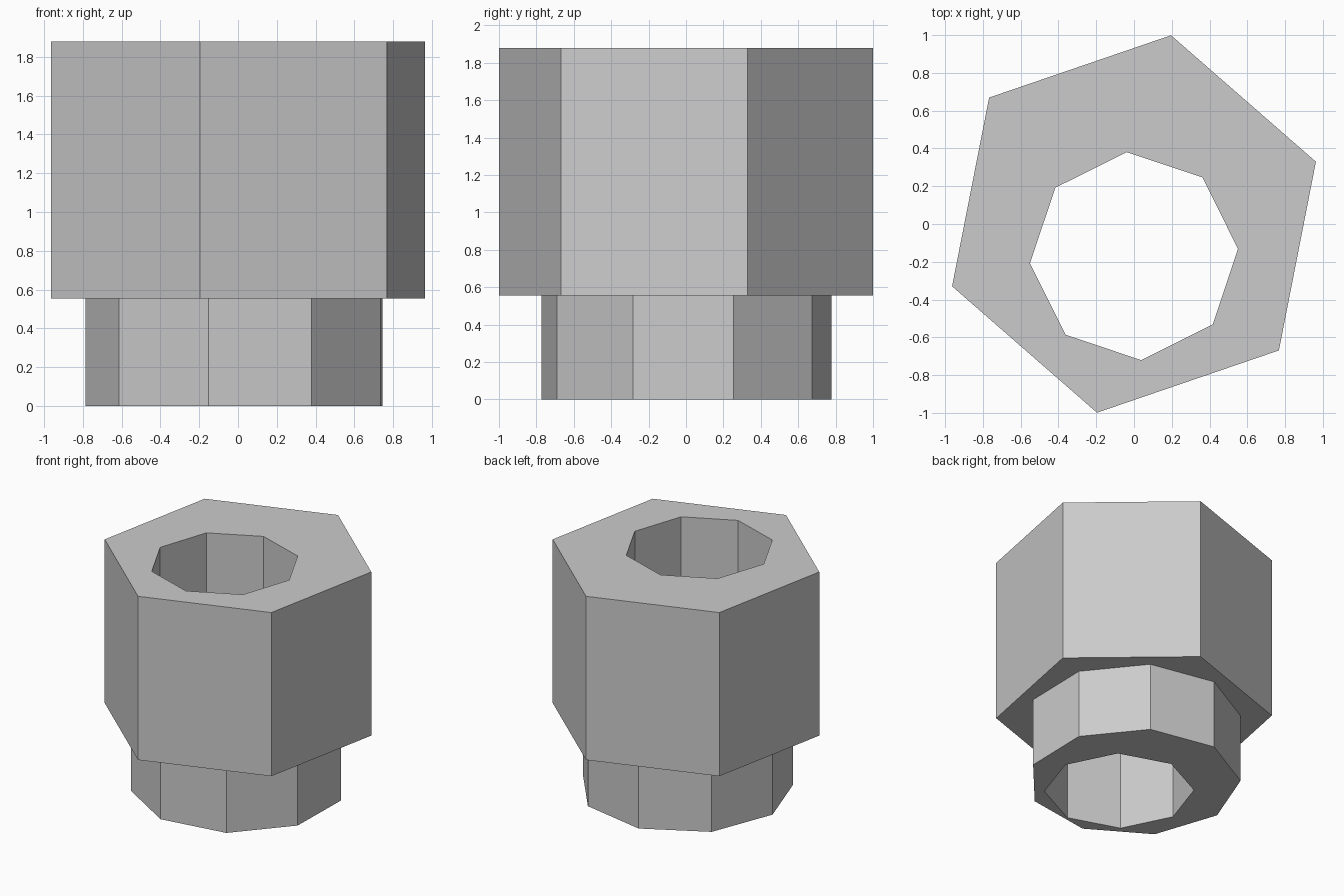
import bpy
from math import radians

cube = bpy.data.objects.get("Cube")
if cube:
    bpy.data.objects.remove(cube, do_unlink=True)

grey = bpy.data.materials.new("plain_grey")
grey.use_nodes = True
colour = (0.6, 0.6, 0.6, 1)
grey.diffuse_color = colour
grey.node_tree.nodes["Principled BSDF"].inputs["Base Color"].default_value = colour


def prism(name, sides, radius, first_angle, bottom, top, y=0):
    """Upright prism whose first corner lies at first_angle from +x."""
    # Blender puts a cylinder's first corner on +y
    bpy.ops.mesh.primitive_cylinder_add(
        vertices=sides, radius=radius, depth=top - bottom,
        location=(0, y, (bottom + top) / 2),
        rotation=(0, 0, radians(first_angle - 90)))
    obj = bpy.context.object
    obj.name = name
    obj.data.materials.append(grey)
    return obj


def combine(target, tool, operation):
    """Apply a boolean and discard the helper."""
    mod = target.modifiers.new(operation.lower(), "BOOLEAN")
    mod.operation = operation
    mod.solver = "EXACT"
    mod.object = tool
    tool.hide_render = True
    bpy.context.view_layer.objects.active = target
    bpy.ops.object.modifier_apply(modifier=mod.name)
    bpy.data.objects.remove(tool, do_unlink=True)


# Six-sided upper body
body = prism("hexagonal_socket", 6, 1.018, 18.9, 0.555, 1.88)

# Nine-sided collar below, overlapping into the body
combine(body, prism("collar", 9, 0.787, 18.8, 0, 0.8), "UNION")

# Off-centre eight-sided bore right through
combine(body, prism("bore", 8, 0.552, 4, -0.2, 2.1, y=-0.17), "DIFFERENCE")

for face in body.data.polygons:
    face.use_smooth = False
